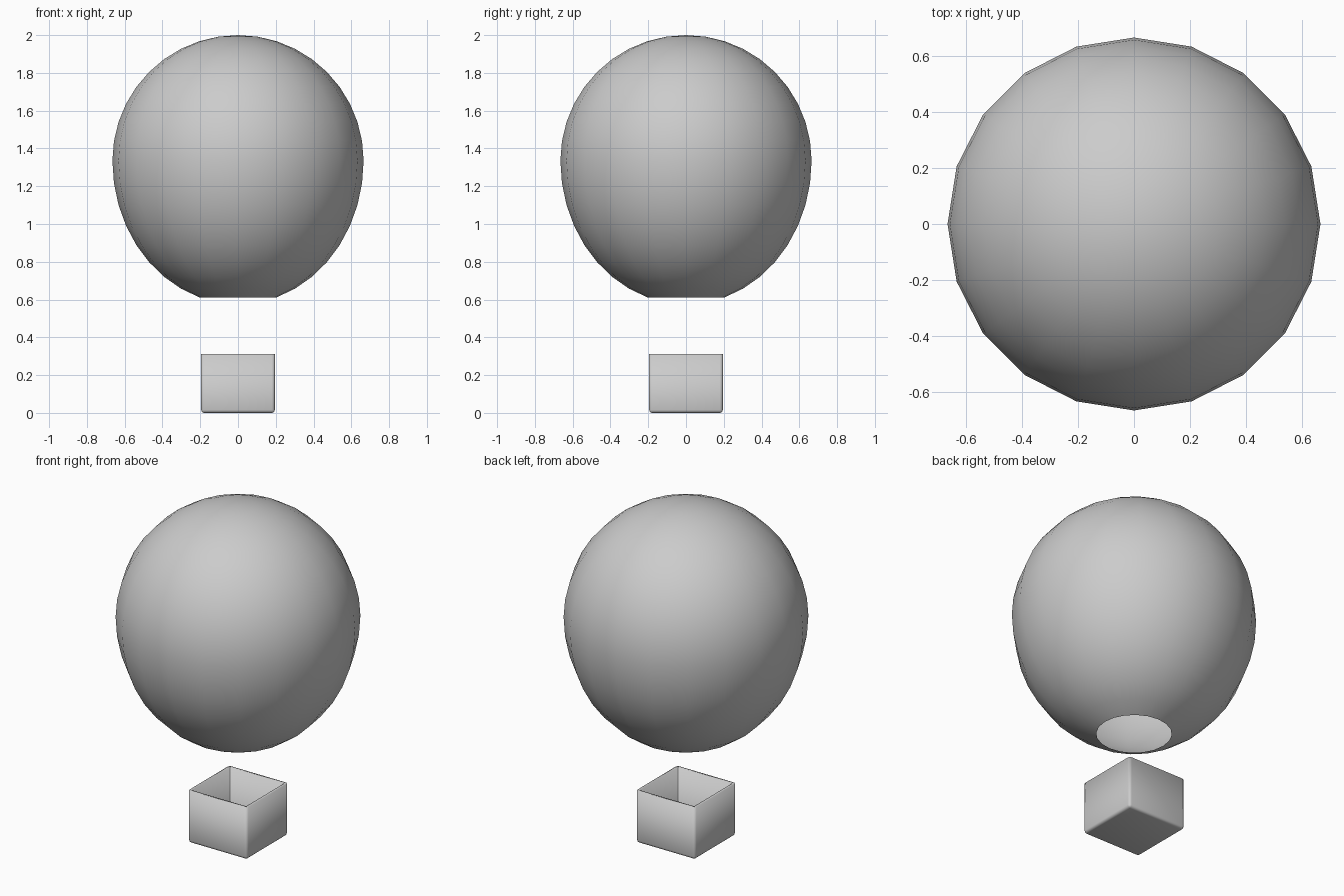
import bpy, bmesh

if "Cube" in bpy.data.objects:
    bpy.data.objects.remove(bpy.data.objects["Cube"])


def make_object(name, bm, angle):
    mesh = bpy.data.meshes.new(name)
    bm.to_mesh(mesh)
    bm.free()
    obj = bpy.data.objects.new(name, mesh)
    bpy.context.collection.objects.link(obj)
    bpy.ops.object.select_all(action='DESELECT')
    obj.select_set(True)
    bpy.context.view_layer.objects.active = obj
    bpy.ops.object.shade_smooth_by_angle(angle=angle)
    return obj


# Envelope: 20-sided sphere, lower half stretched, open at the mouth
RADIUS, CENTRE, LOWER = 0.665, 1.335, 0.76
bm = bmesh.new()
bmesh.ops.create_uvsphere(bm, u_segments=20, v_segments=20, radius=1)
mouth = [v for v in bm.verts if v.co.z < -0.96]
bmesh.ops.delete(bm, geom=mouth, context='VERTS')
for v in bm.verts:
    height = RADIUS if v.co.z > 0 else LOWER
    v.co = (v.co.x * RADIUS, v.co.y * RADIUS, CENTRE + v.co.z * height)
make_object("balloon_envelope", bm, 0.8)

# Basket: open-topped box with rounded corners and thin walls
WIDTH, HEIGHT = 0.39, 0.312
bm = bmesh.new()
bmesh.ops.create_cube(bm, size=1)
for v in bm.verts:
    v.co = (v.co.x * WIDTH, v.co.y * WIDTH, (v.co.z + 0.5) * HEIGHT)
top = [f for f in bm.faces if f.normal.z > 0.9]
bmesh.ops.delete(bm, geom=top, context='FACES_ONLY')
corners = [e for e in bm.edges if len(e.link_faces) == 2]
bmesh.ops.bevel(bm, geom=corners, offset=0.016, segments=3, profile=0.5,
                affect='EDGES')
basket = make_object("basket", bm, 0.8)
walls = basket.modifiers.new("walls", 'SOLIDIFY')
walls.thickness = 0.015
walls.offset = -1
walls.use_even_offset = True
